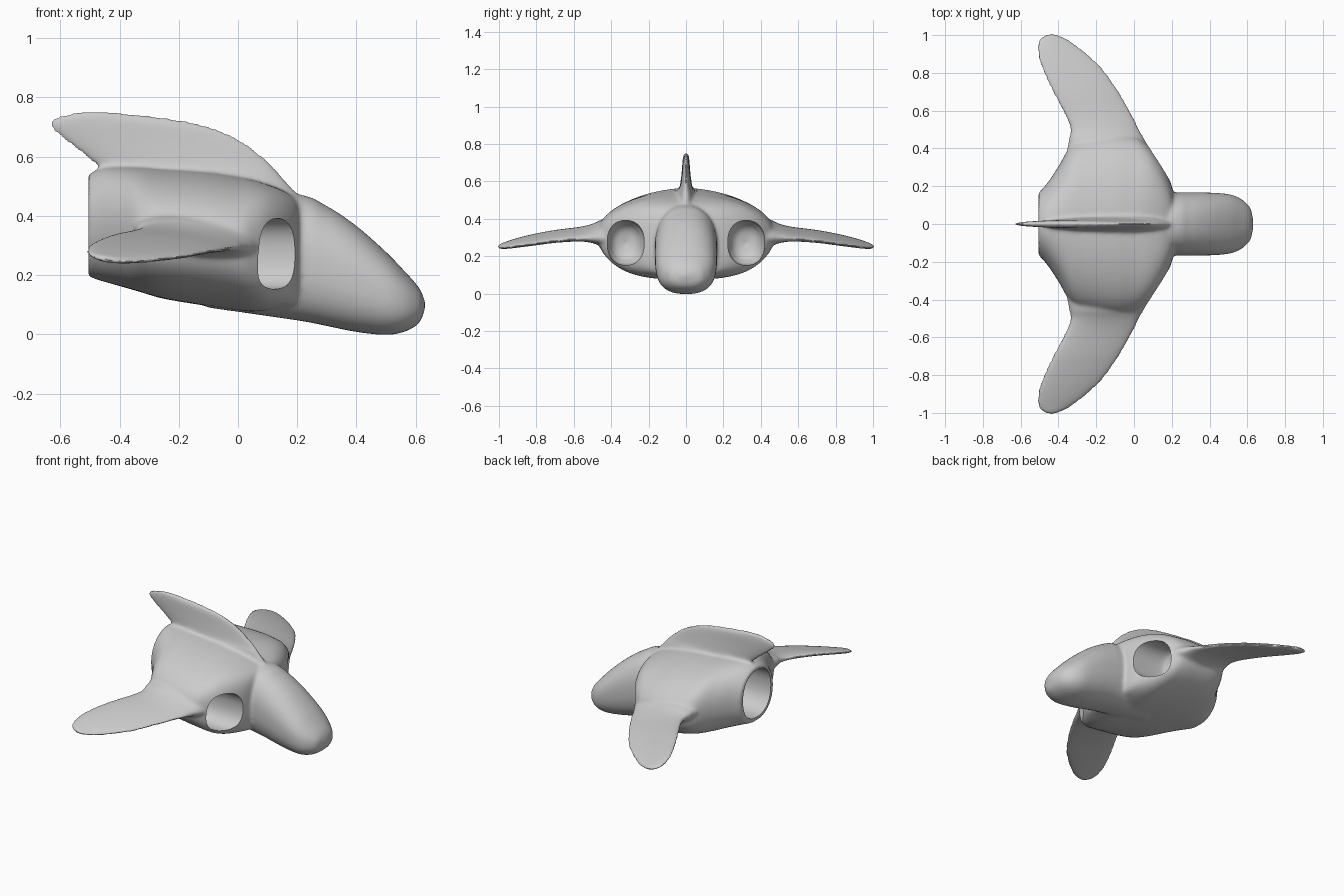
import bpy, bmesh, math
from mathutils import Vector

if "Cube" in bpy.data.objects:
    bpy.data.objects.remove(bpy.data.objects["Cube"])


def resample(rows, per=6):
    """Catmull-Rom through rows of numbers."""
    out = []
    for i in range(len(rows) - 1):
        p0, p1 = rows[max(i - 1, 0)], rows[i]
        p2, p3 = rows[i + 1], rows[min(i + 2, len(rows) - 1)]
        for k in range(per):
            t = k / per
            out.append([0.5 * (2 * b + (c - a) * t + (2 * a - 5 * b + 4 * c - d) * t * t
                        + (3 * b - a - 3 * c + d) * t ** 3) for a, b, c, d in zip(p0, p1, p2, p3)])
    out.append(list(rows[-1]))
    return out


def loft(name, rows, point, n=64):
    """Skin a closed surface over rings; point(row, cos, sin) places each vertex."""
    bm = bmesh.new()
    rings = []
    for r in resample(rows):
        rings.append([bm.verts.new(point(r, math.cos(2 * math.pi * k / n), math.sin(2 * math.pi * k / n)))
                      for k in range(n)])
    for a, b in zip(rings, rings[1:]):
        for k in range(n):
            bm.faces.new((a[k], a[(k + 1) % n], b[(k + 1) % n], b[k]))
    bm.faces.new(rings[0])
    bm.faces.new(rings[-1])
    bmesh.ops.recalc_face_normals(bm, faces=bm.faces)
    me = bpy.data.meshes.new(name)
    bm.to_mesh(me)
    bm.free()
    ob = bpy.data.objects.new(name, me)
    bpy.context.collection.objects.link(ob)
    return ob


def spow(v, e):
    return math.copysign(abs(v) ** (2 / e), v)


def hull_pt(r, c, s):  # x, half width, top, bottom, middle z, squareness
    x, w, top, bot, mid, e = r
    h = top - mid if s > 0 else mid - bot
    e2 = e if s > 0 else e + 0.3
    return Vector((x, max(w, .003) * spow(c, e2), mid + h * spow(s, e2)))


# wide hull with blunt front and narrow exhaust end
hull = loft("hull", [
    (-.505, .165, .54, .195, .37, 2), (-.46, .215, .56, .18, .36, 2), (-.40, .305, .565, .163, .345, 2),
    (-.33, .42, .563, .143, .33, 2), (-.25, .46, .557, .12, .32, 2), (-.10, .475, .547, .095, .32, 2),
    (0, .465, .532, .08, .31, 2.1), (.05, .437, .522, .075, .30, 2.4), (.10, .388, .507, .08, .285, 2.8),
    (.15, .315, .487, .09, .275, 3), (.19, .23, .462, .10, .27, 3), (.21, .16, .44, .13, .27, 2.5)], hull_pt)

# drooping nose
nose = loft("nose", [(x, w, t, b, (t + b) / 2, 2.2) for x, w, t, b in [
    (-.10, .15, .50, .09), (.20, .165, .473, .047), (.30, .167, .433, .028), (.40, .166, .366, .008),
    (.50, .158, .278, -.002), (.56, .137, .216, .008), (.60, .105, .172, .028), (.62, .075, .142, .052),
    (.633, .01, .105, .095)]], hull_pt)


# swept wings: y, leading x, trailing x, centre z, half thickness
wing_rows = [
    (.36, .10, -.36, .325, .085), (.45, .055, -.345, .325, .065), (.50, .028, -.337, .322, .045),
    (.57, -.005, -.362, .318, .030), (.70, -.078, -.432, .306, .024), (.82, -.162, -.488, .287, .021),
    (.91, -.255, -.513, .270, .018), (.965, -.33, -.508, .258, .015), (.995, -.385, -.485, .252, .012),
    (1.008, -.425, -.45, .25, .005)]


def wing_pt(side):
    def f(r, c, s):
        y, le, te, z, h = r
        dx = (le - te) / 2 * c
        return Vector(((le + te) / 2 + dx, side * y, z - .14 * dx + h * s))
    return f


wings = [loft("wing", wing_rows, wing_pt(sd)) for sd in (1, -1)]

# dorsal fin: z, leading x, trailing x, half thickness
fin = loft("fin", [
    (.44, .23, -.45, .06), (.53, .152, -.46, .05), (.565, .12, -.475, .036), (.60, .085, -.515, .029),
    (.65, .02, -.58, .023), (.69, -.06, -.627, .020), (.715, -.145, -.637, .018), (.735, -.27, -.612, .015),
    (.748, -.40, -.56, .012), (.753, -.47, -.52, .006)],
    lambda r, c, s: Vector(((r[1] + r[2]) / 2 + (r[1] - r[2]) / 2 * c, r[3] * s, r[0])))

# fuse everything into one soft skin
bpy.ops.object.select_all(action='DESELECT')
for ob in [hull, nose, fin] + wings:
    ob.select_set(True)
bpy.context.view_layer.objects.active = hull
bpy.ops.object.join()
hull.name = "ship_body"
m = hull.modifiers.new("fuse", 'REMESH')
m.mode, m.voxel_size = 'VOXEL', .009
m = hull.modifiers.new("soften", 'SMOOTH')
m.factor, m.iterations = .5, 12


# hollow intakes and exhaust
def pocket(name, x0, x1, y, z, w, h):
    d = x1 - x0
    rows = [(x0, 1), (x0 + d * .7, 1), (x0 + d * .87, .85), (x0 + d * .96, .55), (x1, .05)]
    ob = loft(name, rows, lambda r, c, s: Vector((r[0], y + w * r[1] * spow(c, 2.3), z + h * r[1] * spow(s, 2.3))), 48)
    ob.hide_render = True
    return ob


cutters = [pocket("intake_cutter", .30, -.10, sd * .322, .272, .098, .118) for sd in (1, -1)]
cutters.append(pocket("exhaust_cutter", -.60, -.20, 0, .37, .14, .15))
for c in cutters:
    m = hull.modifiers.new("hollow", 'BOOLEAN')
    m.operation, m.object, m.solver = 'DIFFERENCE', c, 'EXACT'
for m in list(hull.modifiers):
    bpy.ops.object.modifier_apply(modifier=m.name)
for c in cutters:
    bpy.data.objects.remove(c)
bpy.ops.object.shade_smooth_by_angle(angle=math.radians(40))
